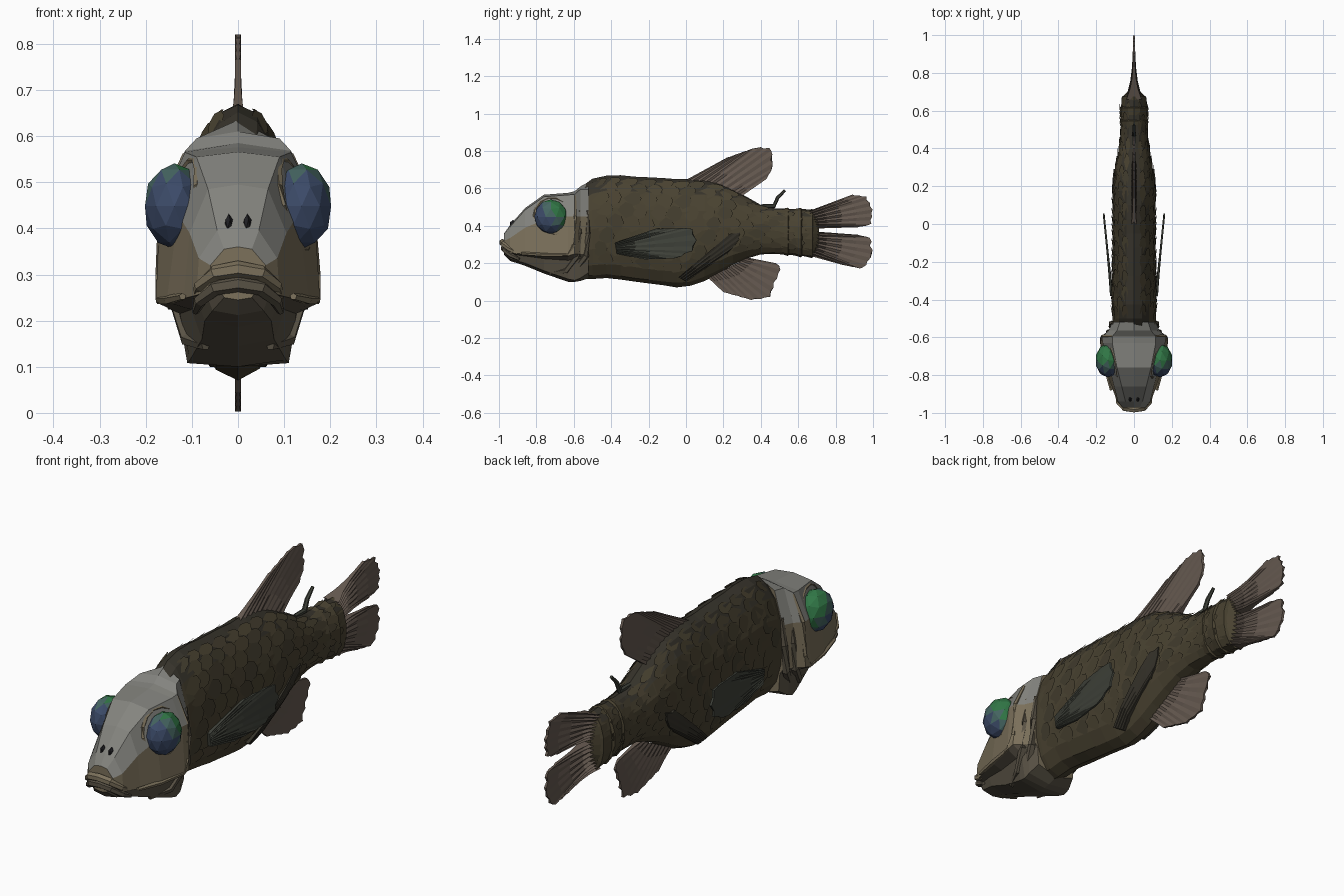
import bpy, bmesh, math, random
from mathutils import Vector

if "Cube" in bpy.data.objects:
    bpy.data.objects.remove(bpy.data.objects["Cube"])
random.seed(4)

def mat(name, r, g, b):
    m = bpy.data.materials.new(name)
    m.diffuse_color = (r, g, b, 1)
    m.use_nodes = True
    m.node_tree.nodes["Principled BSDF"].inputs["Base Color"].default_value = m.diffuse_color
    return m

BODY = mat("olive_skin", .066, .054, .03)
MID = mat("olive_scale", .055, .046, .027)
DARK = mat("dark_back", .036, .032, .023)
GREY = mat("pale_head", .23, .23, .21)
CHEEK = mat("tan_cheek", .20, .165, .105)
JAW = mat("dark_jaw", .10, .085, .06)
FIN = mat("fin_brown", .13, .10, .08)
PECT = mat("fin_dark", .05, .054, .042)
BLUE, TEAL, GREEN = mat("eye_blue", .045, .07, .14), mat("eye_teal", .06, .13, .12), mat("eye_green", .03, .18, .06)
BLACK = mat("nostril_black", .015, .015, .018)

def make(name, verts, faces, mats, pick=None, recalc=True):
    me = bpy.data.meshes.new(name)
    me.from_pydata([tuple(v) for v in verts], [], faces)
    for m in mats:
        me.materials.append(m)
    if recalc:
        bm = bmesh.new()
        bm.from_mesh(me)
        bmesh.ops.recalc_face_normals(bm, faces=bm.faces)
        bm.to_mesh(me)
        bm.free()
    if pick:
        for p in me.polygons:
            p.material_index = pick(p)
    ob = bpy.data.objects.new(name, me)
    bpy.context.collection.objects.link(ob)
    return ob

def loft(name, rings, mats, pick=None):
    n = len(rings[0])
    faces = [(r*n+i, r*n+(i+1) % n, (r+1)*n+(i+1) % n, (r+1)*n+i)
             for r in range(len(rings)-1) for i in range(n)]
    faces += [tuple(range(n)), tuple(range((len(rings)-1)*n, len(rings)*n))]
    return make(name, [v for r in rings for v in r], faces, mats, pick)

def tube(name, path, radii, m, sides=6):
    pts, rings = [Vector(p) for p in path], []
    for i, p in enumerate(pts):
        d = pts[min(i+1, len(pts)-1)] - pts[max(i-1, 0)]
        q = d.to_track_quat('Z', 'X')
        rings.append([p + q @ Vector((radii[i]*math.cos(2*math.pi*k/sides),
                                      radii[i]*math.sin(2*math.pi*k/sides), 0)) for k in range(sides)])
    return loft(name, rings, [m])

# Body envelope: y, top, bottom, half width
ST = [(-.57, .60, .12, .11), (-.5, .65, .115, .116), (-.42, .672, .12, .118), (-.2, .662, .09, .115),
      (-.05, .652, .072, .113), (.06, .652, .085, .114), (.18, .63, .15, .113), (.3, .57, .215, .10),
      (.4, .51, .245, .08), (.5, .49, .25, .068), (.6, .49, .24, .075), (.67, .485, .23, .064), (.71, .46, .26, .025)]

def env(y):
    y = min(max(y, ST[0][0]), ST[-1][0])
    for a, b in zip(ST, ST[1:]):
        if y <= b[0]:
            f = (y-a[0])/(b[0]-a[0])
            return [a[k]+(b[k]-a[k])*f for k in (1, 2, 3)]

# Cross-section is peaked along the back and rounder below
def surf(y, a, off=0.0):
    t, b, w = env(y)
    s, c = math.sin(a), math.cos(a)
    px, pz = (1.08, 1.0) if c > 0 else (.9, .95)
    return Vector((math.copysign(abs(s)**px, s)*(w+off), y,
                   (t+b)/2 + math.copysign(abs(c)**pz, c)*((t-b)/2+off)))

def body_x(y, z):
    t, b, w = env(y)
    u = min(abs((z-(t+b)/2)/((t-b)/2)), .97)
    return w*(1-u**2.1)**.47

ys = [-.57, -.53] + [-.5+.075*i for i in range(16)] + [.67, .71]
loft("body", [[surf(y, 2*math.pi*k/16, random.uniform(-.003, .002)) for k in range(16)] for y in ys],
     [BODY, DARK], lambda p: 1 if p.normal.z > .5 else 0)

# Overlapping scales with lifted rear edges
sv, sf = [], []
for s in (1, -1):
    for row in range(8):
        a = math.radians(26 + 14.5*row)
        y = -.47 + .045*(row % 2)
        while y < .62:
            da, j = math.radians(9.5), random.uniform(-.014, .014)
            spec = [(-.05, 0, -.003), (0, 1, 0), (.035, .7, .005), (.048, 0, .007), (.035, -.7, .005), (0, -1, 0)]
            n = len(sv)
            sv += [surf(y+dy+j, s*(a+k*da), o) for dy, k, o in spec]
            f = [n+i for i in range(6)]
            sf.append(f if s < 0 else f[::-1])
            y += .088
make("scales", sv, sf, [BODY, MID, DARK],
     lambda p: 2 if p.normal.z > .5 else 1 if p.index % 3 == 0 else 0, False)

# Tail stem bands
for y in (.53, .6, .66):
    loft("tail_band", [[surf(y+d, 2*math.pi*k/14, o) for k in range(14)]
                       for d, o in ((-.03, -.002), (.015, .007), (.022, -.002))], [BODY])

# Head: y, then half section from crown to throat
HEAD = [(-.972, 0, .36, .03, .355, .06, .32, .06, .27, .03, .25, 0, .245),
        (-.94, 0, .405, .045, .395, .085, .335, .09, .255, .055, .222, 0, .212),
        (-.86, 0, .495, .065, .485, .105, .39, .118, .248, .072, .20, 0, .186),
        (-.76, 0, .566, .09, .555, .13, .43, .155, .24, .078, .16, 0, .145),
        (-.63, 0, .576, .115, .565, .165, .45, .178, .24, .104, .115, 0, .10),
        (-.595, 0, .585, .115, .568, .17, .45, .175, .25, .11, .108, 0, .10),
        (-.565, 0, .61, .09, .595, .135, .45, .135, .25, .11, .12, 0, .105),
        (-.52, 0, .635, .075, .595, .115, .45, .115, .25, .095, .15, 0, .12)]
rings = []
for h in HEAD:
    half = [(h[i], h[0], h[i+1]) for i in range(1, 13, 2)]
    d, e = half[3], half[4]
    half.insert(4, (e[0]+.3*(d[0]-e[0]), h[0], .8*d[2]+.2*e[2]))   # undercut below the cheek
    rings.append(half + [(-x, y, z) for x, y, z in half[-2:0:-1]])

def head_pick(p):
    k = p.index % 12
    k = min(k, 11-k)
    return 1 if p.index >= 84 else (0 if k < 2 else 1 if k == 2 else 2)
loft("head", rings, [GREY, CHEEK, JAW], head_pick)

# Lips
for nm, dz, dy, m in (("upper_lip", 0, 0, CHEEK), ("lower_lip", -.032, .008, JAW)):
    tube(nm, [(x, y+dy, z+dz) for x, y, z in ((-.092, -.90, .252), (-.082, -.945, .275), (-.05, -.975, .303), (0, -.982, .312),
              (.05, -.975, .303), (.082, -.945, .275), (.092, -.90, .252))], [.008, .014, .017, .018, .017, .014, .008], m)

def blob(name, loc, scale, mats, pick=None, sub=2):
    bm = bmesh.new()
    bmesh.ops.create_icosphere(bm, subdivisions=sub, radius=1)
    for v in bm.verts:
        v.co = Vector([v.co[i]*scale[i]+loc[i] for i in range(3)])
    vs, fs = [v.co.copy() for v in bm.verts], [[v.index for v in f.verts] for f in bm.faces]
    bm.free()
    return make(name, vs, fs, mats, pick)

def eye_pick(p):
    t = (p.center.y+.72)/.09 + .8*(p.center.z-.45)/.095
    return 2 if t > .4 else 1 if t > -.1 else 0

# Fins: rays run from a root line to a tip line, corrugated, with ragged ends
def along(pts, f):
    pts = [Vector(p) for p in pts]
    ls = [(b-a).length for a, b in zip(pts, pts[1:])]
    d = f*sum(ls)
    for a, b, l in zip(pts, pts[1:], ls):
        if d <= l:
            return a.lerp(b, d/l)
        d -= l
    return pts[-1]

def fin(name, root, tip, m, n=18, t0=.014, t1=.006, xf=lambda y, z: 0, s=1):
    rows, v, f = 5, [], []
    for side in (1, -1):
        for i in range(n+1):
            a, b = along(root, i/n), along(tip, i/n)
            reach = 1 - (i % 2)*random.uniform(.015, .045)
            for r in range(rows):
                q = a.lerp(b, reach*r/(rows-1))
                t = (t1+(t0-t1)*(1-r/(rows-1))**3)*(.6 if i % 2 else 1)
                v.append((s*(xf(q.x, q.y)+side*t), q.x, q.y))
    o = (n+1)*rows
    for i in range(n):
        for r in range(rows-1):
            k = i*rows+r
            quad = (k, k+1, k+rows+1, k+rows)
            f += [quad, tuple(o+c for c in quad[::-1])]
        for r in (0, rows-1):
            k = i*rows+r
            f.append((k, k+rows, o+k+rows, o+k))
    for i in (0, n):
        for r in range(rows-1):
            k = i*rows+r
            f.append((k, k+1, o+k+1, o+k))
    return make(name, v, f, [m])

fin("dorsal_fin", [(0, .645), (.15, .63), (.3, .56)], [(.22, .765), (.38, .822), (.46, .815), (.465, .71), (.43, .65)], FIN)
fin("anal_fin", [(.12, .12), (.33, .23)], [(.2, .045), (.36, .0), (.45, .02), (.51, .18), (.48, .20)], FIN)
fin("tail_fin_upper", [(.66, .48), (.68, .385)], [(.89, .567), (.97, .555), (1, .48), (.99, .405), (.92, .392)], FIN, 16, .04)
fin("tail_fin_lower", [(.68, .37), (.66, .24)], [(.92, .352), (.99, .335), (1, .25), (.95, .168), (.84, .19)], FIN, 16, .04)
tube("small_back_fin", [(0, .40, .505), (0, .47, .505), (0, .49, .55), (0, .53, .59)], [.01, .012, .01, .007], PECT)

# Paired parts
for s, nm in ((1, "right"), (-1, "left")):
    fin(nm+"_pectoral_fin", [(-.38, .31), (-.37, .25)],
        [(-.16, .385), (.03, .39), (.058, .33), (.045, .27), (-.05, .225), (-.22, .22)],
        PECT, 18, .01, .005, lambda y, z: .118+.1*(y+.37), s)
    fin(nm+"_pelvic_fin", [(-.04, .125), (0, .10)], [(.24, .36), (.3, .365), (.27, .30), (.22, .25)],
        DARK, 8, .01, .005, lambda y, z: body_x(y, z)+.004, s)
    blob(nm+"_eye", (s*.138, -.722, .448), (.067, .09, .093), [BLUE, TEAL, GREEN], eye_pick)
    blob(nm+"_nostril", (s*.02, -.925, .408), (.010, .018, .024), [BLACK], None, 1)
    # Eye socket rim
    ring = []
    for k in range(15):
        a = 2*math.pi*k/14
        y, z = .095*math.cos(a), .1*math.sin(a)
        ring.append((s*(.118+.25*y-.22*z), -.715+y, .448+z))
    tube(nm+"_eye_rim", ring, [.01]*15, CHEEK, 5)
    # Cheek edge and gill folds
    tube(nm+"_cheek_edge", [(s*.12, -.88, .252), (s*.15, -.76, .245), (s*.169, -.63, .245), (s*.168, -.60, .30),
                            (s*.162, -.595, .45), (s*.112, -.595, .56)], [.008, .011, .011, .011, .011, .008], CHEEK, 5)
    for dy, dx in ((0, 0), (.045, -.014)):
        tube(nm+"_gill_fold", [(s*(.07+dx), -.73+dy, .145), (s*(.11+dx), -.64+dy, .16), (s*(.134+dx), -.58+dy, .24),
                               (s*(.134+dx), -.57+dy, .36), (s*(.122+dx), -.57+dy, .48)], [.01, .016, .017, .014, .008], JAW, 5)
